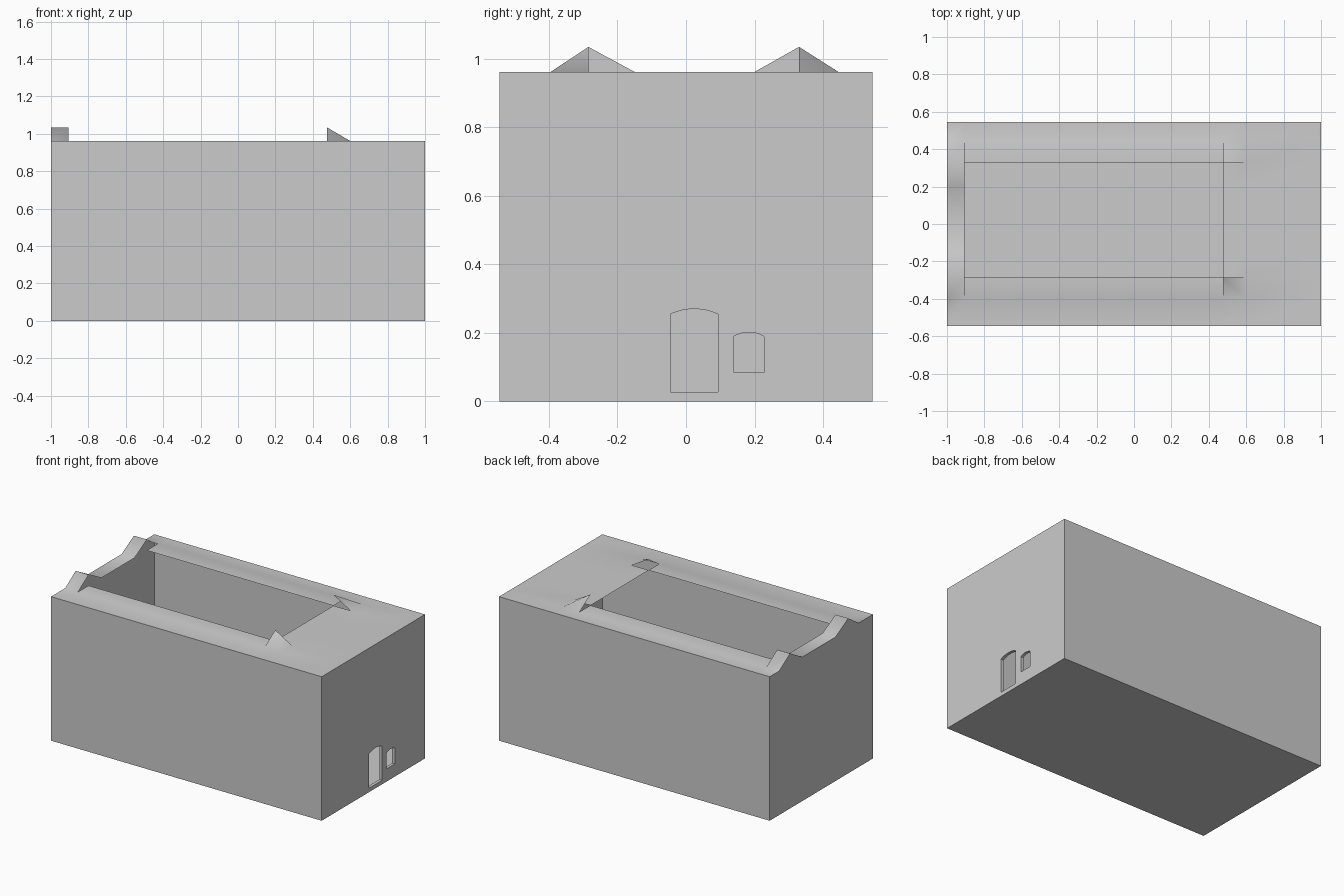
import bpy, bmesh, math
from mathutils import Vector

if "Cube" in bpy.data.objects:
    bpy.data.objects.remove(bpy.data.objects["Cube"])

TOP, PEAK = 0.962, 1.035          # eaves and raised corner heights
XS = [-1, -0.905, 0.475, 0.6, 1]  # roof grid lines
YS = [-0.545, -0.395, -0.285, -0.15, 0.2, 0.33, 0.445, 0.545]
RIDGES = (-0.285, 0.33)


def finish(bm, name):
    bmesh.ops.remove_doubles(bm, verts=bm.verts, dist=1e-4)
    bmesh.ops.recalc_face_normals(bm, faces=bm.faces)
    me = bpy.data.meshes.new(name)
    bm.to_mesh(me)
    bm.free()
    ob = bpy.data.objects.new(name, me)
    bpy.context.collection.objects.link(ob)
    return ob


def face(bm, pts):
    return bm.faces.new([bm.verts.new(p) for p in pts])


# Floor, front wall and back wall
def panel(name, pts, normal):
    bm = bmesh.new()
    f = face(bm, pts)
    f.normal_update()
    if f.normal.dot(Vector(normal)) < 0:
        f.normal_flip()
    me = bpy.data.meshes.new(name)
    bm.to_mesh(me)
    bm.free()
    bpy.context.collection.objects.link(bpy.data.objects.new(name, me))


Y = 0.545
panel("floor", [(-1, -Y, 0), (1, -Y, 0), (1, Y, 0), (-1, Y, 0)], (0, 0, -1))
for name, y in (("front_wall", -Y), ("back_wall", Y)):
    panel(name, [(-1, y, 0), (1, y, 0), (1, y, TOP), (-1, y, TOP)], (0, y, 0))

# Left wall, following the two ridges at its top
top_line = [(-1, y, PEAK if y in RIDGES else TOP) for y in YS]
panel("left_wall", [(-1, Y, 0), (-1, -Y, 0)] + top_line, (-1, 0, 0))


# Right wall with an arched doorway and an arched window
def arch(y0, y1, z0, spring, crown, n=8):
    """Outline with a shallow segmental arch on top."""
    w, h = (y1 - y0) / 2, crown - spring
    r = (w * w + h * h) / (2 * h)
    a = math.asin(w / r)
    pts = [(y0, z0), (y1, z0)]
    for i in range(n + 1):
        t = a - 2 * a * i / n
        pts.append(((y0 + y1) / 2 + r * math.sin(t), crown - r + r * math.cos(t)))
    return pts


holes = {"door_reveal": arch(-0.045, 0.093, 0.027, 0.255, 0.27),
         "window_reveal": arch(0.14, 0.227, 0.085, 0.19, 0.202)}
bm = bmesh.new()
for loop in [[(-Y, 0), (Y, 0), (Y, TOP), (-Y, TOP)]] + list(holes.values()):
    vs = [bm.verts.new((1, y, z)) for y, z in loop]
    for a, b in zip(vs, vs[1:] + vs[:1]):
        bm.edges.new((a, b))
bmesh.ops.triangle_fill(bm, use_beauty=True, use_dissolve=False,
                        edges=bm.edges[:], normal=(1, 0, 0))
for f in bm.faces:
    f.normal_update()
    if f.normal.x < 0:
        f.normal_flip()
me = bpy.data.meshes.new("right_wall")
bm.to_mesh(me)
bm.free()
bpy.context.collection.objects.link(bpy.data.objects.new("right_wall", me))

# Short reveals running inwards from the openings
for name, loop in holes.items():
    bm = bmesh.new()
    for (ya, za), (yb, zb) in zip(loop, loop[1:] + loop[:1]):
        face(bm, [(1, ya, za), (0.98, ya, za), (0.98, yb, zb), (1, yb, zb)])
    bmesh.ops.remove_doubles(bm, verts=bm.verts, dist=1e-4)
    bmesh.ops.reverse_faces(bm, faces=bm.faces[:])
    me = bpy.data.meshes.new(name)
    bm.to_mesh(me)
    bm.free()
    bpy.context.collection.objects.link(bpy.data.objects.new(name, me))

# Roof: a sheet around the open court, ridged on the left strip,
# with quarter pyramids at the two right court corners
bm = bmesh.new()
for x0, x1 in zip(XS, XS[1:]):
    for y0, y1 in zip(YS, YS[1:]):
        if x0 == XS[1] and RIDGES[0] <= y0 < RIDGES[1]:
            continue
        pts = [(x0, y0), (x1, y0), (x1, y1), (x0, y1)]
        if x0 == XS[0]:
            face(bm, [(x, y, PEAK if y in RIDGES else TOP) for x, y in pts])
        elif x0 == XS[2] and (y1 == RIDGES[0] or y0 == RIDGES[1]):
            k = 3 if y1 == RIDGES[0] else 0
            q = [(x, y, TOP) for x, y in pts[k:] + pts[:k]]
            q[0] = (q[0][0], q[0][1], PEAK)
            face(bm, [q[0], q[1], q[2]])
            face(bm, [q[0], q[2], q[3]])
        else:
            face(bm, [(x, y, TOP) for x, y in pts])
bmesh.ops.remove_doubles(bm, verts=bm.verts, dist=1e-4)
for f in bm.faces:
    f.normal_update()
    if f.normal.z < 0:
        f.normal_flip()
roof = finish(bm, "roof")
for f in roof.data.polygons:
    if f.normal.z < 0:
        f.flip()
bpy.context.view_layer.objects.active = roof
roof.select_set(True)
bpy.ops.object.shade_smooth_by_angle(angle=math.radians(65))
